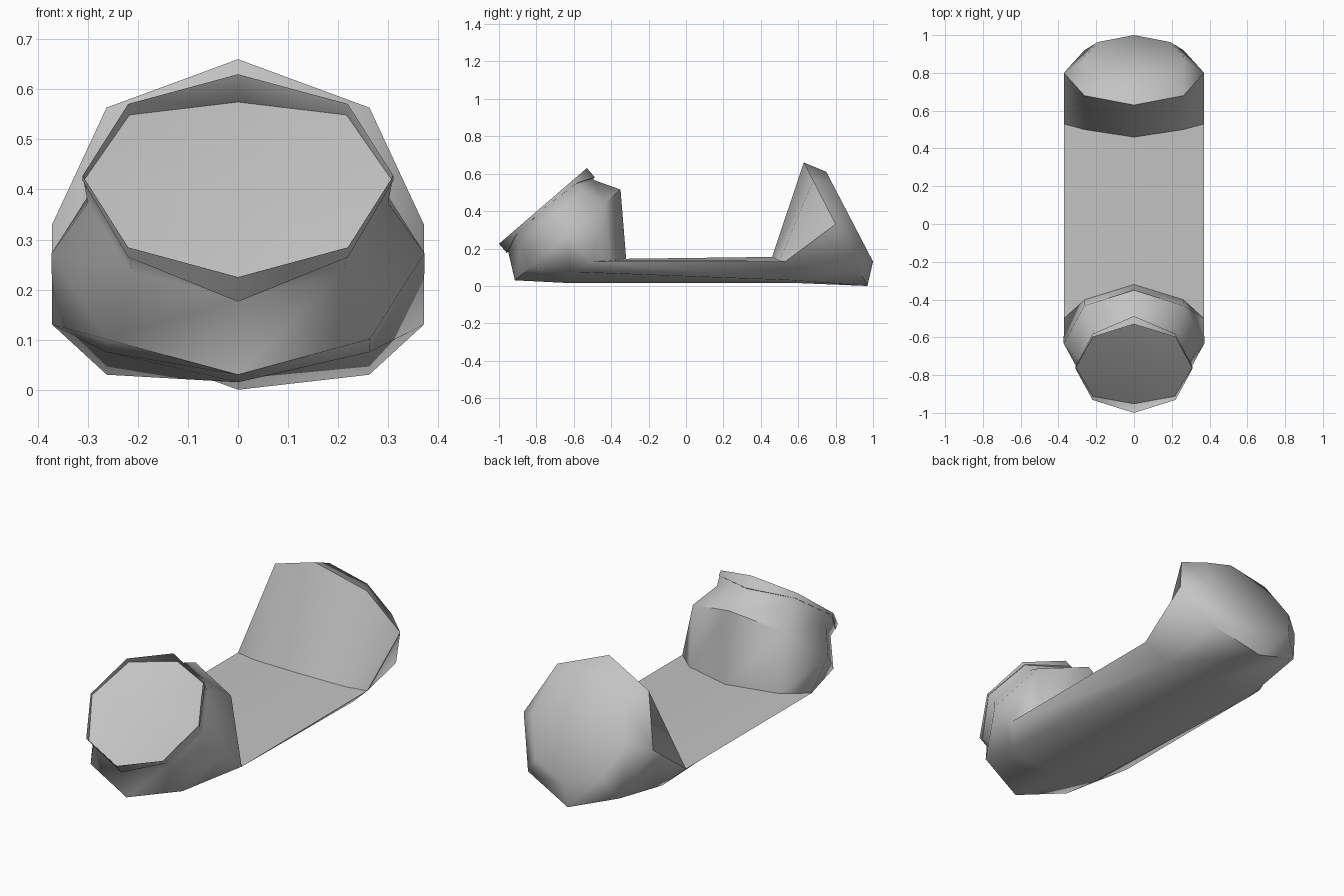
import bpy, bmesh, math
from mathutils import Vector

if "Cube" in bpy.data.objects:
    bpy.data.objects.remove(bpy.data.objects["Cube"])


def octagon(top, bottom, depth=None):
    """Regular eight-sided ring between a top and a bottom point (y, z)."""
    t, b = Vector((0, *top)), Vector((0, *bottom))
    centre, arm = (t + b) / 2, (t - b) / 2
    inward = Vector((1, 0, 0)).cross(arm).normalized()
    pts = []
    for k in range(8):
        a = k * math.pi / 4
        p = centre + arm * math.cos(a) + Vector((arm.length * math.sin(a), 0, 0))
        if depth:
            # deepest at the top and bottom of the dish
            p -= inward * depth * (0.2 + 0.8 * math.cos(a) ** 4) * (-1 if inward.y > 0 else 1)
        pts.append(p)
    return pts


def elbow(half):
    """Flattened ring from five points, mirrored across x."""
    right = [Vector(p) for p in half]
    left = [Vector((-p.x, p.y, p.z)) for p in reversed(right[1:4])]
    return right + left


# Rings along the bent tube, from the front dish to the back end
rings = [
    octagon((-0.53, 0.63), (-1.0, 0.225), depth=0.065),   # dish floor
    octagon((-0.53, 0.63), (-1.0, 0.225)),                # front lip
    octagon((-0.49, 0.565), (-0.95, 0.18)),               # neck groove
    octagon((-0.35, 0.515), (-0.915, 0.03)),              # front head
    elbow([(0, -0.32, 0.145), (0.26, -0.40, 0.135), (0.371, -0.50, 0.13),
           (0.262, -0.62, 0.075), (0, -0.62, 0.015)]),    # front bend
    elbow([(0, 0.46, 0.155), (0.262, 0.50, 0.135), (0.371, 0.53, 0.13),
           (0.262, 0.57, 0.03), (0, 0.60, 0.015)]),       # back bend
    octagon((0.63, 0.66), (0.97, 0.0)),                   # back head
    octagon((0.75, 0.61), (1.0, 0.13)),                   # back bevel
]

bm = bmesh.new()
loops = [[bm.verts.new(p) for p in ring] for ring in rings]
for a, b in zip(loops, loops[1:]):
    for k in range(8):
        n = (k + 1) % 8
        bm.faces.new((a[k], a[n], b[n], b[k]))
# End caps, each fanned from its middle
for loop in (loops[0], loops[-1]):
    mid = bm.verts.new((loop[2].co + loop[6].co) / 2)
    if loop is loops[0]:
        mid.co += Vector((0, 0.02, -0.023))
    for k in range(8):
        bm.faces.new((mid, loop[k], loop[(k + 1) % 8]))
bmesh.ops.recalc_face_normals(bm, faces=bm.faces)

mesh = bpy.data.meshes.new("handset")
bm.to_mesh(mesh)
bm.free()
grey = bpy.data.materials.new("light grey")
grey.diffuse_color = (0.55, 0.55, 0.55, 1)
grey.use_nodes = True
grey.node_tree.nodes["Principled BSDF"].inputs["Base Color"].default_value = grey.diffuse_color
mesh.materials.append(grey)
handset = bpy.data.objects.new("handset", mesh)
bpy.context.collection.objects.link(handset)
bpy.context.view_layer.objects.active = handset
handset.select_set(True)
bpy.ops.object.shade_smooth_by_angle(angle=math.radians(60))
